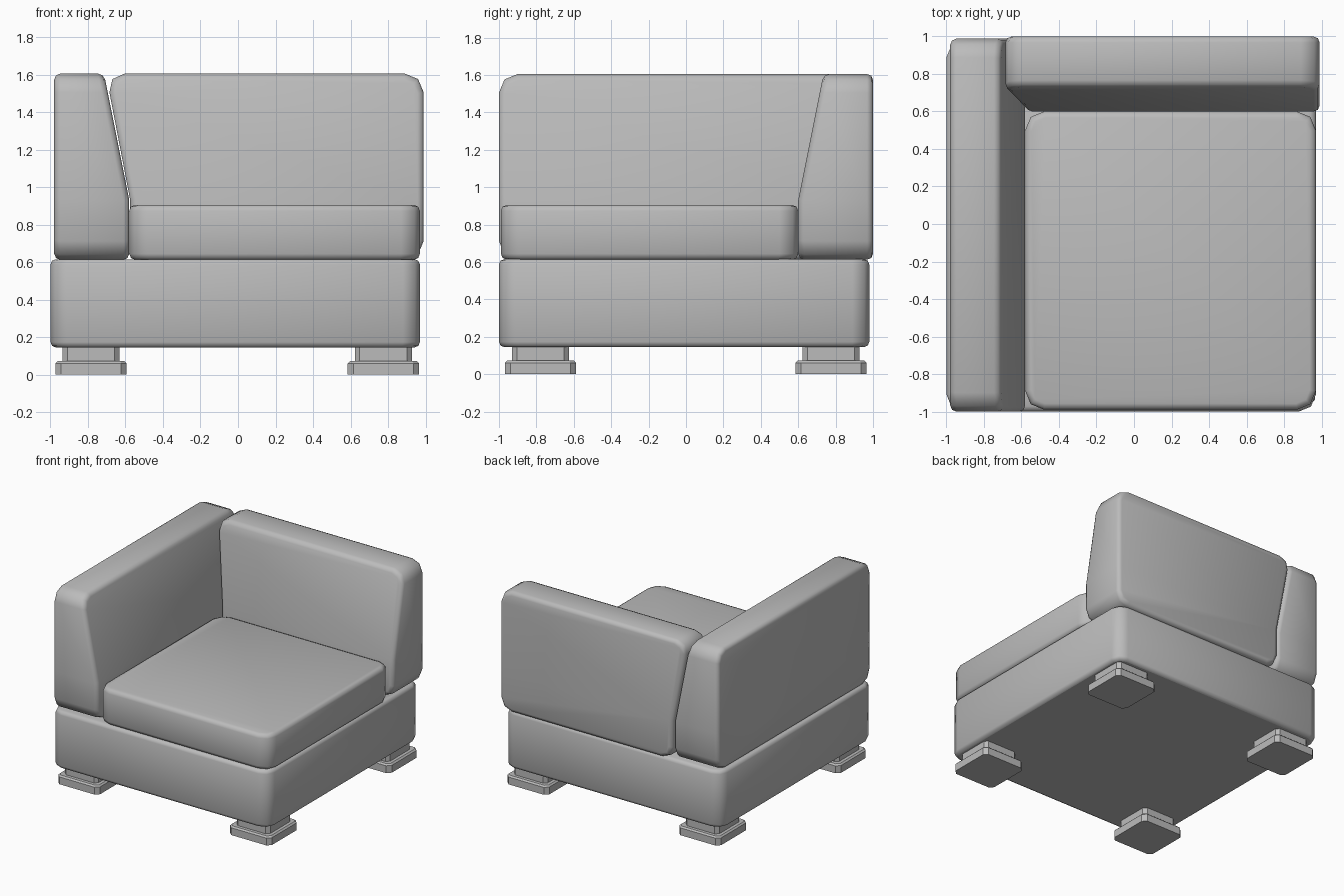
import bpy, bmesh
from mathutils import Vector

cube = bpy.data.objects.get("Cube")
if cube:
    bpy.data.objects.remove(cube, do_unlink=True)

grey = bpy.data.materials.new("grey upholstery")
grey.use_nodes = True
colour = (0.5, 0.5, 0.5, 1)
grey.diffuse_color = colour
grey.node_tree.nodes["Principled BSDF"].inputs["Base Color"].default_value = colour

KINK, TOP = 0.93, 1.605     # height where the padding starts to lean, and its top


def lean(z):
    return max(0.0, (z - KINK) / (TOP - KINK))


def box(lo, hi):
    bm = bmesh.new()
    bmesh.ops.create_cube(bm, size=1)
    lo, hi = Vector(lo), Vector(hi)
    for v in bm.verts:
        v.co = (lo + hi) / 2 + v.co * (hi - lo)
    return bm


def bevel(bm, edges, amount, segments):
    bmesh.ops.bevel(bm, geom=edges, offset=amount, segments=segments,
                    profile=0.5, affect='EDGES', clamp_overlap=True)


def finish(bm, name, smooth):
    bmesh.ops.recalc_face_normals(bm, faces=bm.faces[:])
    for f in bm.faces:
        f.smooth = smooth
    me = bpy.data.meshes.new(name)
    bm.to_mesh(me)
    bm.free()
    me.materials.append(grey)
    ob = bpy.data.objects.new(name, me)
    bpy.context.collection.objects.link(ob)
    return ob


def cushion(name, lo, hi, axis, corner=0.1, edge=0.032, shape=None, flat_bottom=False):
    """Rounded slab: wide corners around the thickness axis, softer rim edges."""
    bm = box(lo, hi)
    along = [e for e in bm.edges
             if abs((e.verts[0].co - e.verts[1].co).normalized()[axis]) > 0.9]
    bevel(bm, along, corner, 2)
    bm.normal_update()
    rim = {e for f in bm.faces if abs(f.normal[axis]) > 0.9 for e in f.edges}
    bevel(bm, list(rim), edge, 2)
    if shape:
        bmesh.ops.bisect_plane(bm, geom=bm.verts[:] + bm.edges[:] + bm.faces[:],
                               plane_co=(0, 0, KINK), plane_no=(0, 0, 1))
        for v in bm.verts:
            v.co = shape(v.co.copy())
    bm.normal_update()
    if flat_bottom:
        for f in bm.faces:
            if f.normal.z < -0.99:
                for e in f.edges:
                    e.smooth = False
    return finish(bm, name, True)


def lean_arm(p):
    # the inner face leans outwards above the kink
    if p.x > -0.78:
        p.x -= 0.135 * lean(p.z)
    return p


def lean_back(p):
    # the front face leans back, the end follows the arm
    if p.y < 0.8:
        p.y += 0.135 * lean(p.z)
    if p.x < 0:
        p.x -= 0.13 * lean(p.z)
    return p


# Upholstered parts
cushion("base", (-1.0, -1.0, 0.145), (0.97, 0.98, 0.615), 2, 0.09, 0.028, flat_bottom=True)
cushion("seat_cushion", (-0.58, -0.99, 0.612), (0.97, 0.60, 0.905), 2)
cushion("side_rest", (-0.98, -1.0, 0.612), (-0.58, 0.988, TOP), 0, shape=lean_arm)
cushion("back_rest", (-0.575, 0.60, 0.612), (0.99, 1.0, TOP), 1, shape=lean_back)


def foot_block(name, cx, cy, half, z0, z1, corner, top):
    bm = box((cx - half, cy - half, z0), (cx + half, cy + half, z1))
    bevel(bm, [e for e in bm.edges
               if abs(e.verts[0].co.z - e.verts[1].co.z) > 0.01], corner, 1)
    if top:
        bm.normal_update()
        bevel(bm, list({e for f in bm.faces if f.normal.z > 0.9 for e in f.edges}), top, 1)
    finish(bm, name, False)


# Feet: a wide plate with a narrower block above
for side, cx in (("right", -0.784), ("left", 0.775)):
    for end, cy in (("front", -0.778), ("back", 0.775)):
        foot_block(f"{end}_{side}_foot_plate", cx, cy, 0.19, 0, 0.072, 0.03, 0.012)
        foot_block(f"{end}_{side}_foot_block", cx, cy, 0.152, 0.07, 0.16, 0.026, 0)
